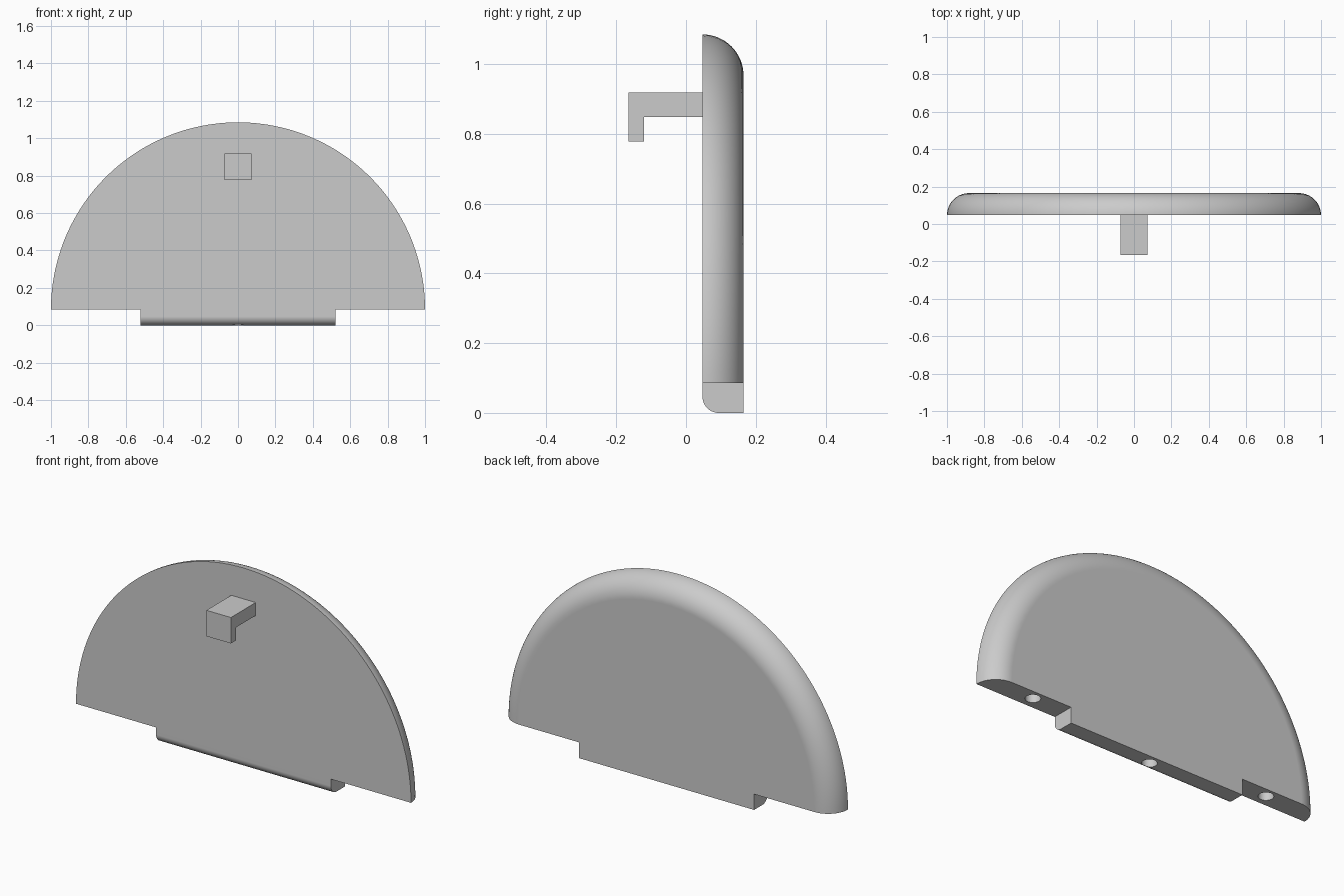
import bpy, bmesh
from math import sin, cos, pi, radians
from mathutils import Vector, Matrix

if "Cube" in bpy.data.objects:
    bpy.data.objects.remove(bpy.data.objects["Cube"], do_unlink=True)

FRONT, BACK = 0.047, 0.165      # plate thickness along y
BASE = 0.085                    # height of the straight lower edge
ROUND = BACK - FRONT            # rounded rim radius

grey = bpy.data.materials.new("plain grey")
grey.use_nodes = True
grey.diffuse_color = (0.6, 0.6, 0.6, 1)
grey.node_tree.nodes["Principled BSDF"].inputs["Base Color"].default_value = (0.6, 0.6, 0.6, 1)


def make_object(name, bm):
    bmesh.ops.recalc_face_normals(bm, faces=bm.faces)
    mesh = bpy.data.meshes.new(name)
    bm.to_mesh(mesh)
    bm.free()
    mesh.materials.append(grey)
    obj = bpy.data.objects.new(name, mesh)
    bpy.context.collection.objects.link(obj)
    return obj


def extrude_profile(name, points, half_width):
    """Extrude a (y, z) outline along x, centred on x = 0."""
    bm = bmesh.new()
    face = bm.faces.new([bm.verts.new((-half_width, y, z)) for y, z in points])
    out = bmesh.ops.extrude_face_region(bm, geom=[face])
    moved = [v for v in out["geom"] if isinstance(v, bmesh.types.BMVert)]
    bmesh.ops.translate(bm, verts=moved, vec=(2 * half_width, 0, 0))
    return make_object(name, bm)


def drill(obj, x, z, depth=0.15, radius=0.037):
    """Cut a round socket upwards into a lower edge."""
    bm = bmesh.new()
    bmesh.ops.create_cone(bm, cap_ends=True, segments=48, radius1=radius, radius2=radius,
                          depth=2 * depth, matrix=Matrix.Translation((x, 0.112, z)))
    cutter = make_object("socket_cutter", bm)
    cutter.hide_render = True
    mod = obj.modifiers.new("socket", 'BOOLEAN')
    mod.operation, mod.solver, mod.object = 'DIFFERENCE', 'EXACT', cutter
    bpy.context.view_layer.objects.active = obj
    bpy.ops.object.modifier_apply(modifier=mod.name)
    bpy.data.objects.remove(cutter, do_unlink=True)


def smooth(obj):
    bpy.ops.object.select_all(action='DESELECT')
    obj.select_set(True)
    bpy.context.view_layer.objects.active = obj
    bpy.ops.object.shade_smooth_by_angle(angle=radians(30))
    obj.modifiers.new("flat_face_normals", 'WEIGHTED_NORMAL').keep_sharp = True


# Half-round plate: rim profile swept through half a turn
bm = bmesh.new()
steps = 16
outline = [(0, FRONT)]
outline += [(1 - ROUND + ROUND * cos(a), FRONT + ROUND * sin(a))
            for a in (pi / 2 * i / steps for i in range(steps + 1))]
outline += [(0, BACK)]
verts = [bm.verts.new((x, y, BASE)) for x, y in outline]
edges = [bm.edges.new(pair) for pair in zip(verts, verts[1:])]
bmesh.ops.spin(bm, geom=verts + edges, cent=(0, 0, BASE), axis=(0, -1, 0),
               angle=pi, steps=96, use_duplicate=False)
bmesh.ops.remove_doubles(bm, verts=bm.verts, dist=0.0001)
bmesh.ops.holes_fill(bm, edges=[e for e in bm.edges if e.is_boundary], sides=0)
bmesh.ops.dissolve_limit(bm, angle_limit=radians(0.1), verts=bm.verts, edges=bm.edges)
plate = make_object("half_round_plate", bm)
for side in (-1, 1):
    drill(plate, side * 0.71, BASE)
smooth(plate)

# Lower tab with a rounded front edge
r = 0.047
tab_outline = [(BACK, 0), (BACK, BASE), (FRONT, BASE)]
tab_outline += [(FRONT + r - r * cos(a), r - r * sin(a))
                for a in (pi / 2 * i / 12 for i in range(13))]
tab = extrude_profile("lower_tab", tab_outline, 0.522)
drill(tab, 0, 0, depth=0.08)
smooth(tab)

# Hook on the front face
extrude_profile("front_hook", [(FRONT, 0.918), (-0.165, 0.918), (-0.165, 0.778),
                               (-0.12, 0.778), (-0.12, 0.848), (FRONT, 0.848)], 0.073)
